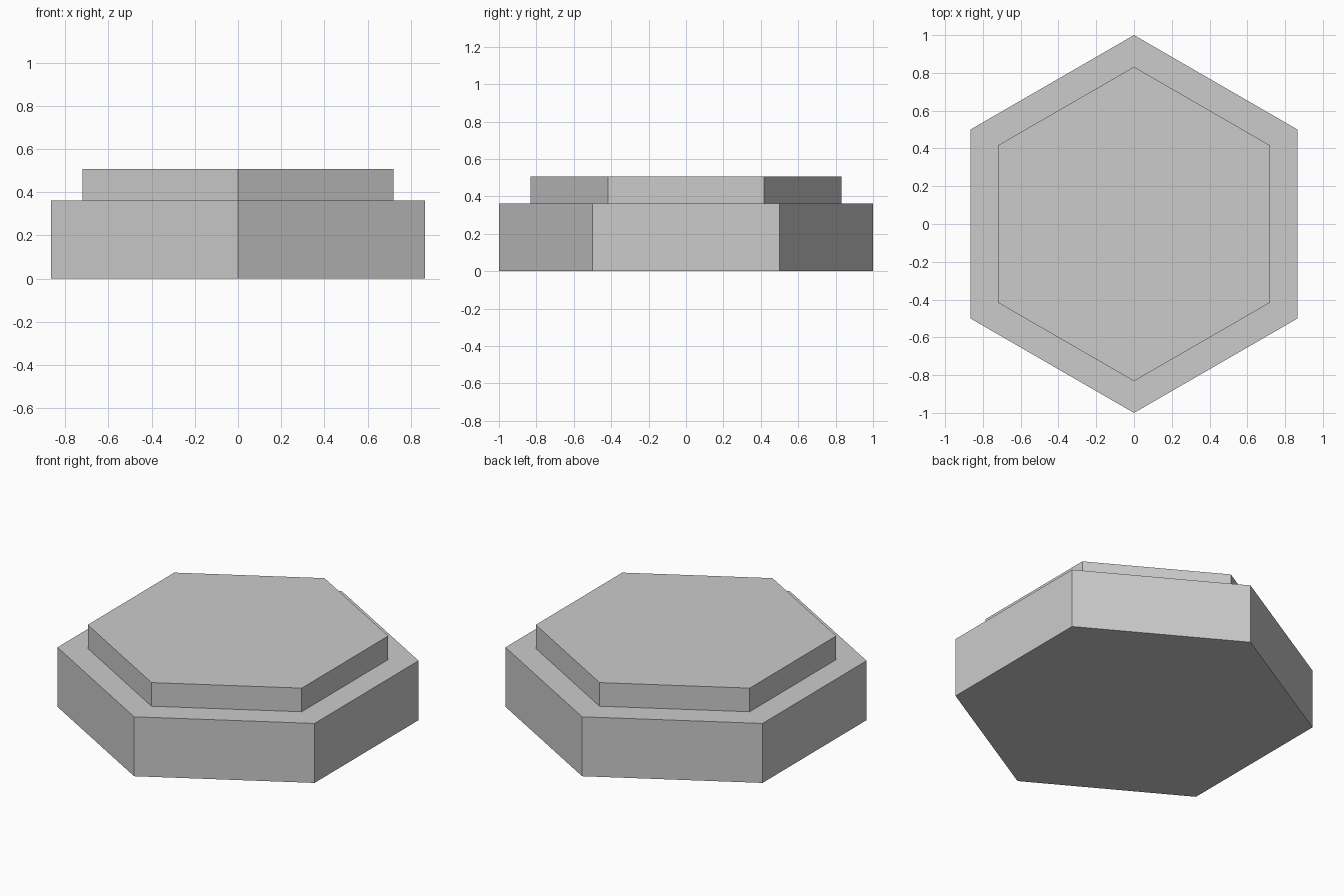
import bpy, bmesh
from math import sin, cos, tau

if "Cube" in bpy.data.objects:
    bpy.data.objects.remove(bpy.data.objects["Cube"])


def hex_prism(name, radius, z0, z1):
    """Flat-shaded hexagonal prism with corners pointing along +y and -y."""
    bm = bmesh.new()
    ring = [bm.verts.new((radius * sin(tau * i / 6), radius * cos(tau * i / 6), z0))
            for i in range(6)]
    base = bm.faces.new(ring)
    top = bmesh.ops.extrude_face_region(bm, geom=[base], use_keep_orig=True)
    verts = [g for g in top["geom"] if isinstance(g, bmesh.types.BMVert)]
    bmesh.ops.translate(bm, verts=verts, vec=(0, 0, z1 - z0))
    bmesh.ops.recalc_face_normals(bm, faces=bm.faces)
    mesh = bpy.data.meshes.new(name)
    bm.to_mesh(mesh)
    bm.free()
    obj = bpy.data.objects.new(name, mesh)
    bpy.context.collection.objects.link(obj)
    return obj


# Wide lower tier and narrower upper tier
hex_prism("lower_tier", 1.0, 0.0, 0.362)
hex_prism("upper_tier", 0.832, 0.362, 0.506)
